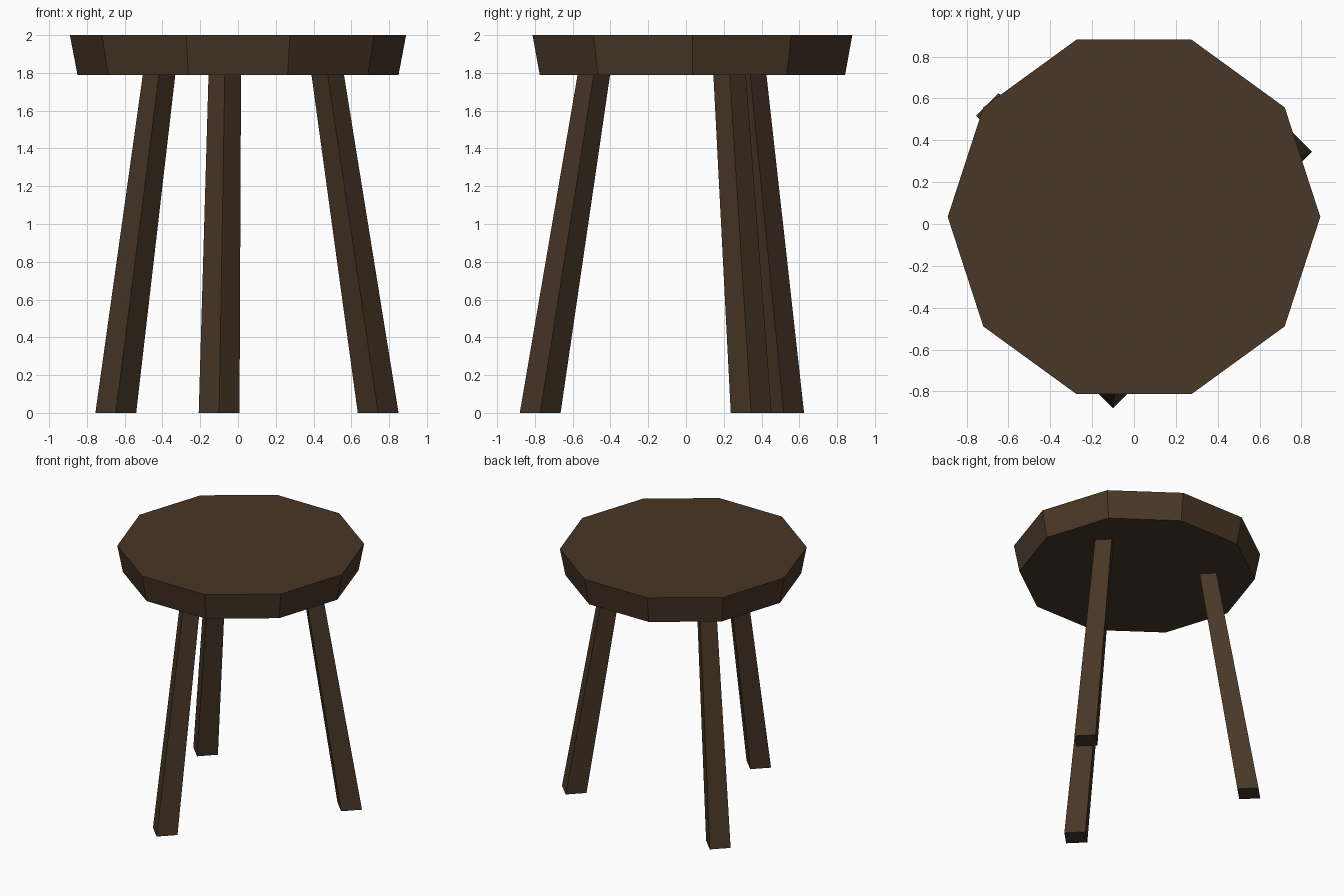
import bpy
import bmesh
from math import cos, sin, pi

if "Cube" in bpy.data.objects:
    bpy.data.objects.remove(bpy.data.objects["Cube"])

wood = bpy.data.materials.new("dark_wood")
wood.diffuse_color = (0.065, 0.038, 0.02, 1)
wood.use_nodes = True
wood.node_tree.nodes["Principled BSDF"].inputs["Base Color"].default_value = wood.diffuse_color


def tapered_prism(name, sides, bottom, top):
    """Flat-faced prism between two regular rings, each (x, y, z, radius)."""
    bm = bmesh.new()
    rings = []
    for x, y, z, r in (bottom, top):
        rings.append([bm.verts.new((x + r * cos(2 * pi * i / sides),
                                    y + r * sin(2 * pi * i / sides), z))
                      for i in range(sides)])
    low, high = rings
    bm.faces.new(low[::-1])
    bm.faces.new(high)
    for i in range(sides):
        j = (i + 1) % sides
        bm.faces.new((low[i], low[j], high[j], high[i]))
    mesh = bpy.data.meshes.new(name)
    bm.to_mesh(mesh)
    bm.free()
    mesh.materials.append(wood)
    obj = bpy.data.objects.new(name, mesh)
    bpy.context.collection.objects.link(obj)
    return obj


# Ten-sided seat, slightly wider at the top
SEAT_Y, SEAT_LOW = 0.034, 1.79
tapered_prism("seat", 10, (0, SEAT_Y, SEAT_LOW, 0.85), (0, SEAT_Y, 2.0, 0.89))

# Three splayed square legs: foot centre and top centre
legs = {
    "front_leg": ((-0.10, -0.772), (-0.07, -0.488)),
    "right_leg": ((0.742, 0.345), (0.475, 0.231)),
    "left_leg": ((-0.647, 0.517), (-0.418, 0.34)),
}
for name, (foot, head) in legs.items():
    tapered_prism(name, 4, (*foot, 0, 0.108), (*head, SEAT_LOW, 0.086))
